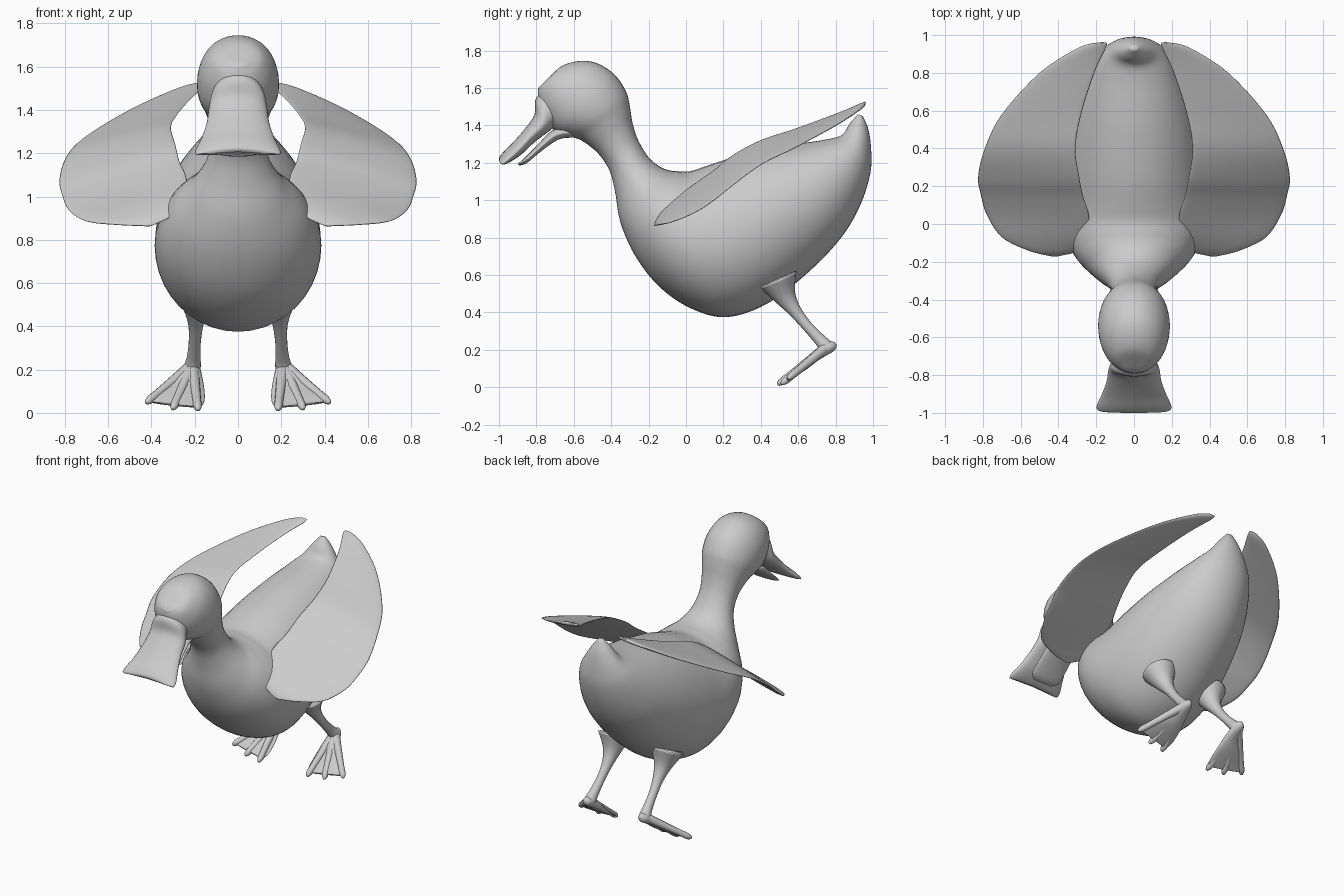
import bpy, bmesh, math
from mathutils import Vector as V

grey = bpy.data.materials.new("plain grey")
grey.diffuse_color = (0.6, 0.6, 0.6, 1)


def spline(a, b, c, d, t):
    return 0.5 * (2 * b + (c - a) * t + (2 * a - 5 * b + 4 * c - d) * t * t
                  + (3 * b - a - 3 * c + d) * t ** 3)


def loft(name, rings, n=32, steps=5, mirror=False, shape=None):
    """Skin over oval rings; each ring is (edge point, opposite edge point, half-width vector)."""
    rings = [tuple(V(p) for p in r) for r in rings]
    last = len(rings) - 1
    smooth = []
    for i in range(last):
        for s in range(steps):
            keys = [rings[max(0, min(last, i + k))] for k in (-1, 0, 1, 2)]
            smooth.append([spline(*(k[j] for k in keys), s / steps) for j in range(3)])
    smooth.append(rings[-1])
    bm = bmesh.new()
    loops = []
    for a, b, w in smooth:
        mid, half = (a + b) / 2, (a - b) / 2
        loop = []
        for k in range(n):
            t = math.tau * k / n
            p = mid + half * math.cos(t) + w * math.sin(t)
            loop.append(bm.verts.new(shape(p) if shape else p))
        loops.append(loop)
    for p, q in zip(loops, loops[1:]):
        for k in range(n):
            bm.faces.new((p[k], p[(k + 1) % n], q[(k + 1) % n], q[k]))
    # rounded-off end caps
    for loop in (loops[0], loops[-1]):
        c = bm.verts.new(sum((v.co for v in loop), V()) / n)
        for k in range(n):
            bm.faces.new((loop[k], loop[(k + 1) % n], c))
    bmesh.ops.recalc_face_normals(bm, faces=bm.faces)
    me = bpy.data.meshes.new(name)
    bm.to_mesh(me)
    bm.free()
    me.materials.append(grey)
    me.shade_smooth()
    ob = bpy.data.objects.new(name, me)
    bpy.context.collection.objects.link(ob)
    if mirror:
        ob.modifiers.new("mirror", 'MIRROR')
    return ob


def side_rings(rows):
    """Rows of (top y, top z, bottom y, bottom z, half width)."""
    return [((0, a, b), (0, c, d), (w, 0, 0)) for a, b, c, d, w in rows]


def tube(rows):
    """Rows of (x, y, z, radius) along a limb that slopes in y and z."""
    pts = [V(r[:3]) for r in rows]
    out = []
    for i, p in enumerate(pts):
        d = (pts[min(i + 1, len(pts) - 1)] - pts[max(i - 1, 0)]).normalized()
        u = d.cross(V((1, 0, 0))).normalized() * rows[i][3]
        w = d.cross(u.normalized()) * rows[i][3]
        out.append((p + u, p - u, w))
    return out


# Body, neck and head: one skin from the tail tip to the face
loft("body", side_rings([
    (.92, 1.46, .945, 1.45, .02), (.875, 1.41, .975, 1.38, .07),
    (.835, 1.35, .99, 1.27, .13), (.75, 1.325, .985, 1.14, .19),
    (.62, 1.305, .93, .97, .25), (.5, 1.285, .83, .80, .30),
    (.36, 1.255, .66, .62, .345), (.22, 1.22, .44, .45, .375),
    (.1, 1.18, .22, .375, .385), (.02, 1.155, .03, .42, .38),
    (-.04, 1.155, -.14, .535, .355), (-.09, 1.16, -.27, .70, .30),
    (-.14, 1.18, -.35, .88, .22), (-.2, 1.23, -.38, 1.05, .155),
    (-.255, 1.32, -.41, 1.16, .125), (-.285, 1.41, -.47, 1.25, .13),
    (-.30, 1.5, -.56, 1.32, .155), (-.32, 1.58, -.64, 1.345, .18),
    (-.38, 1.67, -.70, 1.37, .19), (-.47, 1.73, -.745, 1.42, .18),
    (-.56, 1.745, -.775, 1.48, .155), (-.66, 1.72, -.79, 1.55, .11),
    (-.73, 1.66, -.79, 1.60, .05)]), n=40)

# Bill: flared upper half with drooping sides, and a smaller lower half
loft("upper_bill", side_rings([
    (-.72, 1.60, -.62, 1.42, .09), (-.80, 1.55, -.68, 1.41, .12),
    (-.81, 1.46, -.73, 1.37, .135), (-.855, 1.39, -.81, 1.31, .145),
    (-.92, 1.315, -.88, 1.245, .17), (-.97, 1.265, -.94, 1.205, .195),
    (-.995, 1.235, -.97, 1.195, .195), (-1.0, 1.22, -.985, 1.205, .17)]),
    shape=lambda p: V((p.x, p.y, p.z - 0.5 * p.x ** 2)))
loft("lower_bill", side_rings([
    (-.64, 1.40, -.60, 1.335, .09), (-.72, 1.37, -.68, 1.325, .105),
    (-.80, 1.29, -.77, 1.265, .11), (-.87, 1.22, -.85, 1.20, .11),
    (-.90, 1.195, -.89, 1.185, .07)]))

# Wings: rows of (y, inner x, inner z, outer x, outer z)
wing = []
for y, xi, zi, xo, zo in [
        (-.17, .40, .865, .44, .865), (-.14, .29, .92, .56, .87),
        (-.07, .24, 1.0, .70, .885), (.05, .24, 1.09, .78, .935),
        (.15, .27, 1.16, .81, 1.0), (.25, .29, 1.24, .825, 1.08),
        (.4, .31, 1.32, .79, 1.19), (.58, .28, 1.38, .70, 1.28),
        (.8, .21, 1.46, .5, 1.40), (.93, .15, 1.51, .3, 1.49),
        (.96, .145, 1.525, .19, 1.525)]:
    thick = .004 if y in (-.17, .96) else .013
    wing.append(((xi, y, zi), (xo, y, zo), (.2 * thick, -.6 * thick, .8 * thick)))
loft("wing", wing, mirror=True)

# Legs from the thigh down to the ankle
loft("leg", tube([
    (.20, .49, .58, .11), (.195, .53, .485, .06), (.195, .585, .405, .035),
    (.20, .65, .325, .028), (.205, .715, .255, .032), (.21, .75, .215, .038),
    (.21, .77, .19, .02)]), n=16, mirror=True)

# Webbed feet: rows of inner edge, outer edge, half thickness
web = [((a, b, c), (d, e, f), (0, -.6 * t, .8 * t)) for a, b, c, d, e, f, t in [
    (.205, .80, .235, .22, .80, .235, .008), (.18, .775, .22, .245, .775, .22, .03),
    (.165, .70, .165, .28, .70, .175, .026), (.155, .63, .105, .34, .65, .125, .018),
    (.155, .56, .055, .40, .59, .08, .013), (.17, .515, .027, .42, .56, .053, .01)]]
loft("foot_web", web, n=20, mirror=True)
for name, x, y, z in [("inner", .185, .495, .018), ("middle", .30, .515, .022),
                      ("outer", .42, .55, .05)]:
    start, tip = V((.21, .76, .22)), V((x, y, z))
    toe = [(*start.lerp(tip, t), r) for t, r in
           [(0, .03), (.4, .024), (.75, .02), (.94, .019), (1.02, .008)]]
    loft(name + "_toe", tube(toe), n=12, mirror=True)
